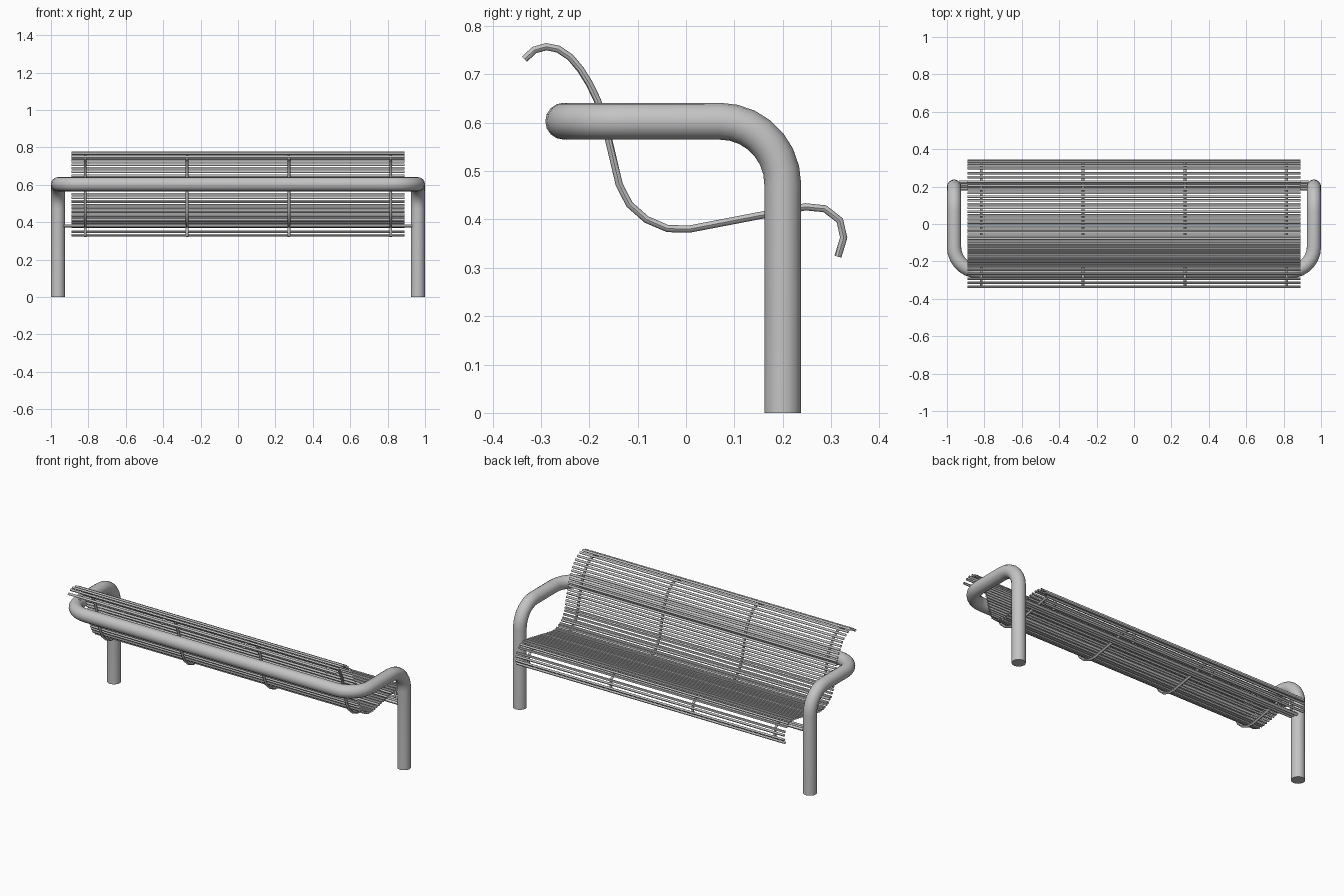
import bpy
from math import sin, cos, pi
from mathutils import Vector

cube = bpy.data.objects.get("Cube")
if cube:
    bpy.data.objects.remove(cube, do_unlink=True)

steel = bpy.data.materials.new("grey steel")
steel.use_nodes = True
colour = (0.55, 0.55, 0.55, 1)
steel.diffuse_color = colour
steel.node_tree.nodes["Principled BSDF"].inputs["Base Color"].default_value = colour


def tubes(name, paths, radius, resolution, caps):
    """Sweep a round section along each path and convert to one mesh."""
    curve = bpy.data.curves.new(name, "CURVE")
    curve.dimensions = "3D"
    curve.bevel_depth = radius
    curve.bevel_resolution = resolution
    curve.use_fill_caps = caps
    for path in paths:
        spline = curve.splines.new("POLY")
        spline.points.add(len(path) - 1)
        for point, co in zip(spline.points, path):
            point.co = (*co, 1)
    obj = bpy.data.objects.new(name, curve)
    bpy.context.collection.objects.link(obj)
    bpy.ops.object.select_all(action="DESELECT")
    obj.select_set(True)
    bpy.context.view_layer.objects.active = obj
    bpy.ops.object.convert(target="MESH")
    obj = bpy.context.object
    obj.data.materials.clear()
    obj.data.materials.append(steel)
    bpy.ops.object.shade_smooth_by_angle(angle=pi / 4)


# Bent tube frame: leg, armrest bend, back corner, mirrored to the other side
LEG_X, LEG_Y, RAIL_Y, RAIL_Z, BEND, STEPS = 0.962, 0.2, -0.253, 0.603, 0.13, 7
half = [Vector((LEG_X, LEG_Y, 0))]
for i in range(STEPS + 1):
    a = pi / 2 * i / STEPS
    half.append(Vector((LEG_X, LEG_Y - BEND + BEND * cos(a), RAIL_Z - BEND + BEND * sin(a))))
for i in range(STEPS + 1):
    a = pi / 2 * i / STEPS
    half.append(Vector((LEG_X - BEND + BEND * cos(a), RAIL_Y + BEND - BEND * sin(a), RAIL_Z)))
mirrored = [Vector((-p.x, p.y, p.z)) for p in reversed(half)]
tubes("tube_frame", [half + mirrored], 0.038, 6, True)

# Side profile of the seat (y, z), from the rolled top to the front lip
profile = [Vector(p) for p in (
    (-.334, .731), (-.314, .75), (-.289, .757), (-.264, .752), (-.239, .735),
    (-.218, .71), (-.2, .681), (-.183, .646), (-.16, .565), (-.138, .472),
    (-.117, .431), (-.082, .4), (-.038, .381), (.007, .38), (.163, .41),
    (.247, .426), (.287, .422), (.318, .398), (.326, .362), (.314, .323))]

# Support ribs
tubes("support_ribs", [[(x, *p) for p in profile] for x in (-.817, -.272, .272, .817)],
      0.0075, 2, True)

# Slats: open thin tubes spaced evenly along the profile, on the sitting side
SLATS, SLAT_R, SLAT_X, OFFSET, INSET = 48, 0.007, 0.89, 0.0145, 0.012
lengths = [(b - a).length for a, b in zip(profile, profile[1:])]
span = sum(lengths) - 2 * INSET


def on_profile(distance):
    """Point at a distance along the profile, lifted to the sitting side."""
    for a, b, length in zip(profile, profile[1:], lengths):
        if distance <= length:
            break
        distance -= length
    d = (b - a).normalized()
    return a + d * distance + Vector((-d.y, d.x)) * OFFSET


slats = []
for i in range(SLATS):
    y, z = on_profile(INSET + span * i / (SLATS - 1))
    slats.append([(-SLAT_X, y, z), (SLAT_X, y, z)])
tubes("slats", slats, SLAT_R, 2, False)

# Cross bars joining the legs under the seat
tubes("cross_bars", [[(-0.935, y, 0.38), (0.935, y, 0.38)] for y in (.187, .205, .223)],
      0.009, 2, True)
